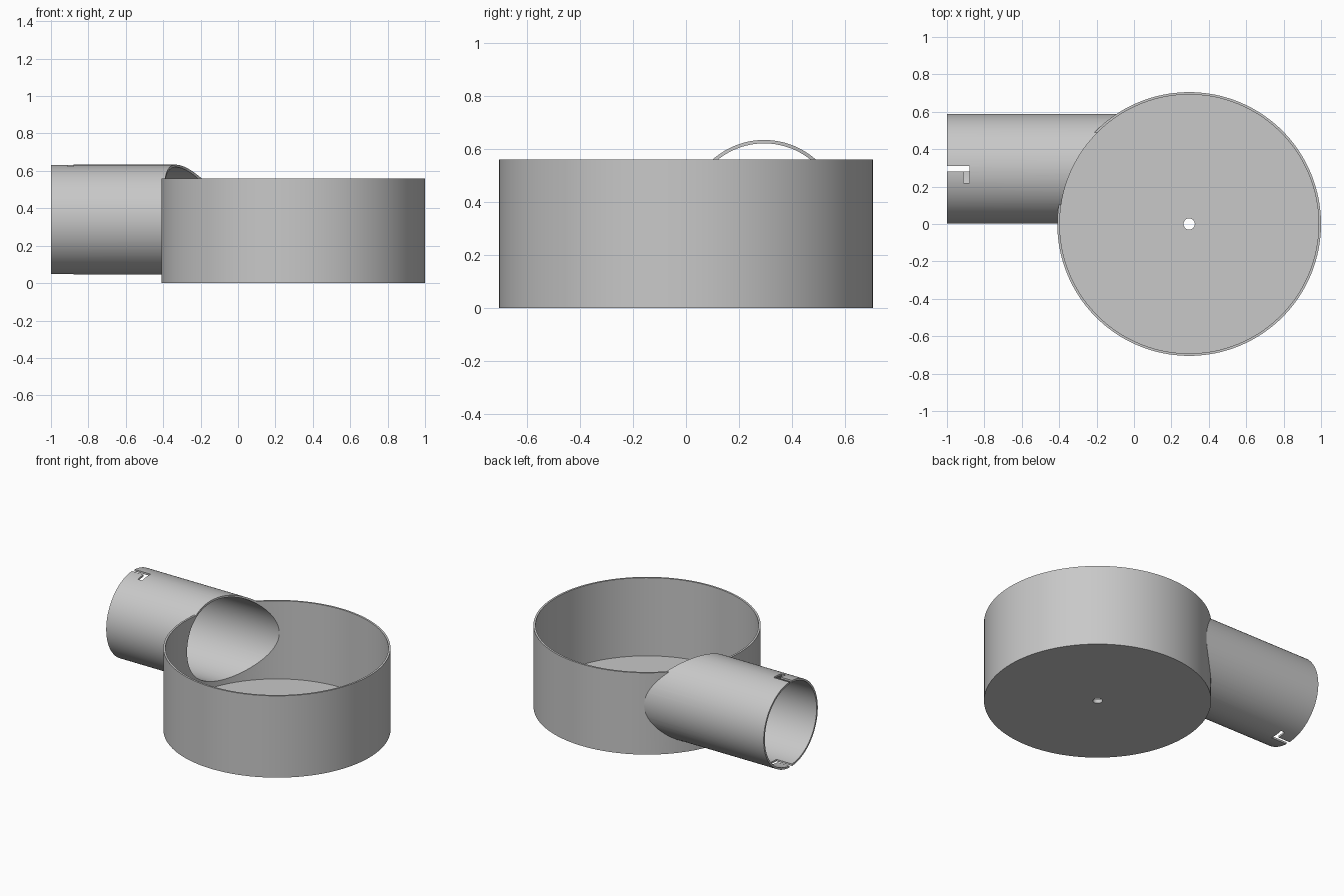
import bpy
import math

cube = bpy.data.objects.get("Cube")
if cube:
    bpy.data.objects.remove(cube, do_unlink=True)

# Main dimensions
BOWL_X, BOWL_R, BOWL_H = 0.295, 0.705, 0.56
PIPE_Y, PIPE_Z, PIPE_R = 0.295, 0.34, 0.293
WALL, FLOOR = 0.013, 0.025
LEFT_END, INNER_END = -1.0, 0.2

grey = bpy.data.materials.new("light grey")
grey.use_nodes = True
colour = (0.58, 0.58, 0.58, 1)
grey.diffuse_color = colour
grey.node_tree.nodes["Principled BSDF"].inputs["Base Color"].default_value = colour


def upright(name, radius, z0, z1, sides=160):
    """Vertical cylinder on the bowl axis."""
    bpy.ops.mesh.primitive_cylinder_add(
        vertices=sides, radius=radius, depth=z1 - z0,
        location=(BOWL_X, 0, (z0 + z1) / 2))
    bpy.context.object.name = name
    return bpy.context.object


def level(name, radius, x0, x1):
    """Horizontal cylinder on the pipe axis."""
    bpy.ops.mesh.primitive_cylinder_add(
        vertices=128, radius=radius, depth=x1 - x0,
        location=((x0 + x1) / 2, PIPE_Y, PIPE_Z),
        rotation=(0, math.pi / 2, 0))
    bpy.context.object.name = name
    return bpy.context.object


def box(name, x0, x1, y0, y1, z0, z1):
    bpy.ops.mesh.primitive_cube_add(
        size=1, location=((x0 + x1) / 2, (y0 + y1) / 2, (z0 + z1) / 2))
    ob = bpy.context.object
    ob.name = name
    ob.scale = (x1 - x0, y1 - y0, z1 - z0)
    return ob


def cut(target, cutter):
    """Subtract the cutter from the target, then discard it."""
    cutter.hide_render = True
    bpy.context.view_layer.update()
    mod = target.modifiers.new("cut", "BOOLEAN")
    mod.operation = "DIFFERENCE"
    mod.solver = "EXACT"
    mod.object = cutter
    bpy.ops.object.select_all(action="DESELECT")
    target.select_set(True)
    bpy.context.view_layer.objects.active = target
    bpy.ops.object.modifier_apply(modifier=mod.name)
    bpy.data.objects.remove(cutter, do_unlink=True)


def finish(ob):
    ob.data.materials.clear()
    ob.data.materials.append(grey)
    bpy.ops.object.select_all(action="DESELECT")
    ob.select_set(True)
    bpy.context.view_layer.objects.active = ob
    bpy.ops.object.shade_smooth_by_angle(angle=math.radians(30))


# Round bowl with a drain hole and an opening for the pipe
bowl = upright("bowl", BOWL_R, 0, BOWL_H)
cut(bowl, upright("bowl_inside", BOWL_R - WALL, FLOOR, 1))
cut(bowl, upright("drain_hole", 0.03, -0.1, 0.1, 32))
cut(bowl, level("pipe_opening", PIPE_R, LEFT_END, INNER_END))
finish(bowl)

# Side pipe, trimmed to the curve of the bowl's inner wall
pipe = level("side_pipe", PIPE_R, LEFT_END, INNER_END)
cut(pipe, level("pipe_bore", PIPE_R - WALL, LEFT_END - 0.1, INNER_END + 0.1))
cut(pipe, upright("bowl_trim", BOWL_R - WALL, FLOOR, 1))

# L-shaped locking slots above and below, half a turn apart
for side in (1, -1):
    near, far = PIPE_Z + side * 0.2, PIPE_Z + side * 0.4
    z0, z1 = min(near, far), max(near, far)
    cut(pipe, box("slot_entry", LEFT_END - 0.1, -0.88,
                  PIPE_Y - 0.015, PIPE_Y + 0.015, z0, z1))
    a, b = PIPE_Y - side * 0.075, PIPE_Y
    cut(pipe, box("slot_lock", -0.912, -0.88, min(a, b), max(a, b), z0, z1))
finish(pipe)
